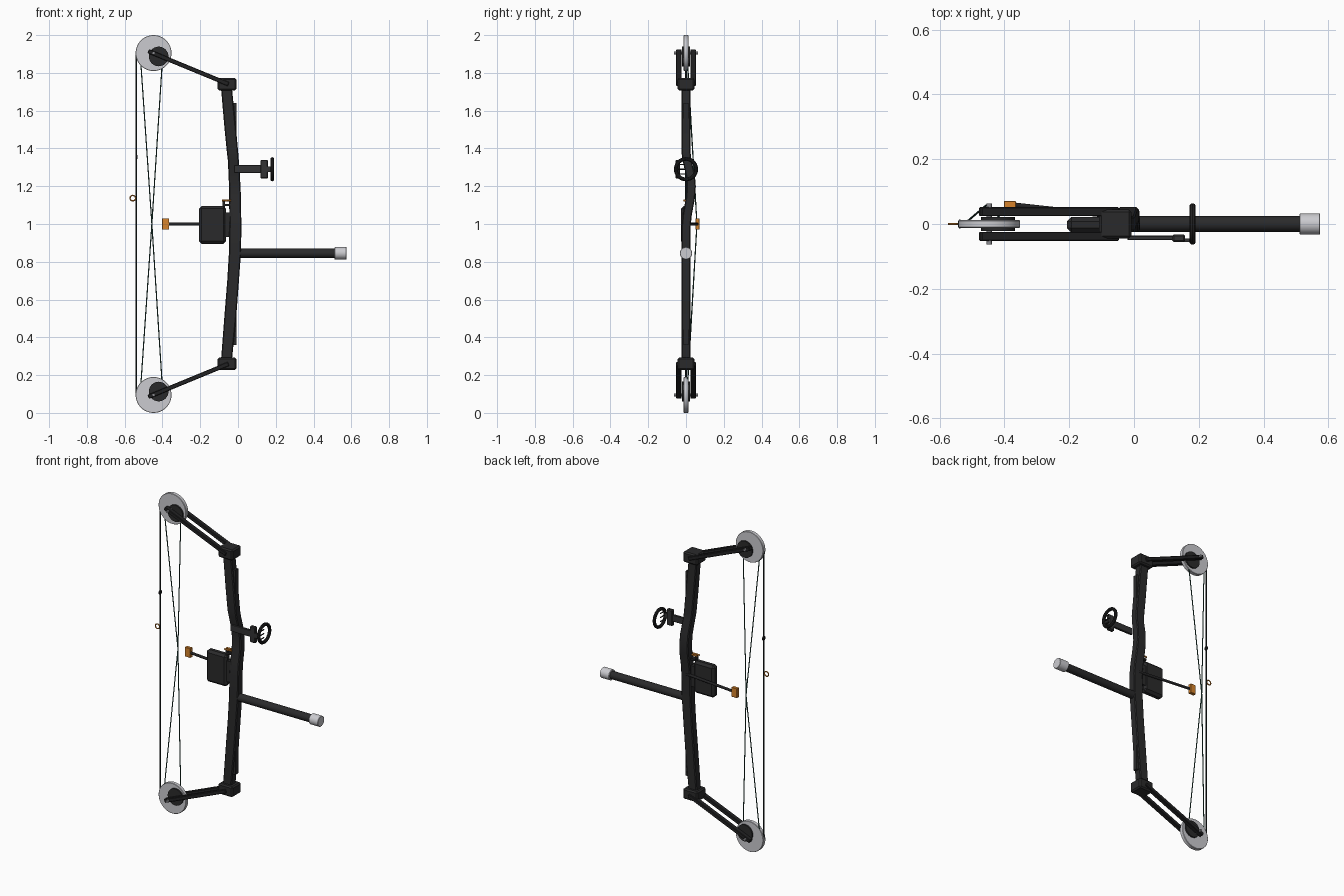
import bpy, bmesh, math
from mathutils import Vector

if "Cube" in bpy.data.objects:
    bpy.data.objects.remove(bpy.data.objects["Cube"])


def material(name, rgb):
    m = bpy.data.materials.new(name)
    m.diffuse_color = (*rgb, 1)
    m.use_nodes = True
    m.node_tree.nodes["Principled BSDF"].inputs["Base Color"].default_value = m.diffuse_color
    return m


BLACK = material("matte black", (0.023, 0.023, 0.024))
CHARCOAL = material("charcoal", (0.032, 0.032, 0.033))
CARBON = material("carbon black", (0.016, 0.016, 0.017))
SILVER = material("silver", (0.60, 0.60, 0.63))
STEEL = material("steel", (0.27, 0.27, 0.29))
ORANGE = material("orange", (0.68, 0.23, 0.025))
CORD = material("black cord", (0.012, 0.018, 0.017))
GREEN_CORD = material("dark green cord", (0.025, 0.085, 0.065))


def finish(name, bm, mat, smooth=False, bevel=0.0, segments=1):
    bmesh.ops.recalc_face_normals(bm, faces=bm.faces)
    me = bpy.data.meshes.new(name)
    bm.to_mesh(me)
    bm.free()
    ob = bpy.data.objects.new(name, me)
    bpy.context.collection.objects.link(ob)
    me.materials.append(mat)
    if bevel:
        b = ob.modifiers.new("bevel", 'BEVEL')
        b.width, b.segments = bevel, segments
    if smooth:
        bpy.ops.object.select_all(action='DESELECT')
        ob.select_set(True)
        bpy.context.view_layer.objects.active = ob
        bpy.ops.object.shade_smooth_by_angle(angle=math.radians(35))
    return ob


def box(name, lo, hi, mat, bevel=0.0):
    bm = bmesh.new()
    bmesh.ops.create_cube(bm, size=1)
    for v in bm.verts:
        v.co = [lo[i] + (v.co[i] + 0.5) * (hi[i] - lo[i]) for i in range(3)]
    return finish(name, bm, mat, bevel=bevel)


def rod(name, a, b, r, mat, sides=24, bevel=0.0):
    a, b = Vector(a), Vector(b)
    bm = bmesh.new()
    bmesh.ops.create_cone(bm, cap_ends=True, segments=sides, radius1=r, radius2=r,
                          depth=(b - a).length)
    q = Vector((0, 0, 1)).rotation_difference(b - a)
    for v in bm.verts:
        v.co = q @ v.co + (a + b) / 2
    return finish(name, bm, mat, True, bevel)


def ring(name, centre, axis, major, minor, mat, n=40, k=10):
    c, axis = Vector(centre), Vector(axis)
    u = axis.orthogonal().normalized()
    w = axis.cross(u)
    bm = bmesh.new()
    rows = []
    for i in range(n):
        t = 2 * math.pi * i / n
        d = u * math.cos(t) + w * math.sin(t)
        rows.append([bm.verts.new(c + d * (major + minor * math.cos(p)) + axis * minor * math.sin(p))
                     for p in (2 * math.pi * j / k for j in range(k))])
    for i in range(n):
        for j in range(k):
            a, b = rows[i], rows[(i + 1) % n]
            bm.faces.new((a[j], b[j], b[(j + 1) % k], a[(j + 1) % k]))
    return finish(name, bm, mat, True)


# Riser: chamfered rectangle lofted upward, swerving sideways at the sight window
sections = [  # z, x min, x max, y centre
    (0.28, -0.090, -0.032, 0), (0.50, -0.073, -0.010, 0), (0.70, -0.057, 0.005, 0),
    (0.85, -0.048, 0.016, 0), (0.98, -0.046, 0.018, 0), (1.05, -0.046, 0.017, 0.007),
    (1.14, -0.047, 0.016, 0.024), (1.20, -0.048, 0.013, 0.028), (1.26, -0.050, 0.010, 0.023),
    (1.34, -0.054, 0.004, 0.005), (1.38, -0.059, 0.001, 0), (1.50, -0.071, -0.010, 0),
    (1.72, -0.090, -0.032, 0)]
bm = bmesh.new()
rows = []
for z, x0, x1, y in sections:
    h, c = 0.024, 0.005
    pts = [(x0 + c, y - h), (x1 - c, y - h), (x1, y - h + c), (x1, y + h - c),
           (x1 - c, y + h), (x0 + c, y + h), (x0, y + h - c), (x0, y - h + c)]
    rows.append([bm.verts.new((px, py, z)) for px, py in pts])
for a, b in zip(rows, rows[1:]):
    for j in range(8):
        bm.faces.new((a[j], a[(j + 1) % 8], b[(j + 1) % 8], b[j]))
bm.faces.new(rows[0])
bm.faces.new(rows[-1])
finish("riser", bm, BLACK, True)

# Parts repeated at the top and bottom ends
for s, end in ((1, "upper"), (-1, "lower")):
    def at(x, y, dz):
        return (x, y, 1 + s * dz)

    box(end + "_riser_strip", at(-0.040, -0.014, 0.34), at(-0.008, 0.014, 0.64), BLACK)
    box(end + "_limb_pocket", (-0.108, -0.045, 1 + s * 0.74 - 0.033),
        (-0.008, 0.045, 1 + s * 0.74 + 0.033), BLACK, 0.008)
    rod(end + "_cam", at(-0.447, -0.012, 0.905), at(-0.447, 0.012, 0.905), 0.095, SILVER, 48, 0.002)
    rod(end + "_cam_module", at(-0.42, -0.021, 0.887), at(-0.42, 0.021, 0.887), 0.052, BLACK, 32)
    rod(end + "_axle", at(-0.447, -0.063, 0.905), at(-0.447, 0.063, 0.905), 0.008, STEEL, 16)

    # Paired flat limbs
    for side, label in ((-1, "front"), (1, "back")):
        a, b = Vector((-0.475, 0.915)), Vector((-0.05, 0.740))
        d = (b - a).normalized()
        n = Vector((-d.y, d.x)) * 0.0115
        bm = bmesh.new()
        quads = []
        for y in (0.024 * side, 0.052 * side):
            quads.append([bm.verts.new(at(p.x, y, p.y)) for p in (a - n, b - n, b + n, a + n)])
        bm.faces.new(quads[0])
        bm.faces.new(quads[1])
        for j in range(4):
            k = (j + 1) % 4
            bm.faces.new((quads[0][j], quads[0][k], quads[1][k], quads[1][j]))
        finish(f"{end}_{label}_limb", bm, CARBON, bevel=0.003)

    # Cable halves, drawn sideways to the slide at mid height
    mid = (-0.456, 0.058, 1.0)
    rod(end + "_outer_cable", at(-0.515, 0.008, 0.86), mid, 0.003, GREEN_CORD, 8)
    rod(end + "_inner_cable", at(-0.402, 0.008, 0.84), mid, 0.003, GREEN_CORD, 8)

# Bowstring with peep and release loop
rod("bowstring", (-0.538, 0, 0.095), (-0.538, 0, 1.905), 0.004, CORD, 8)
ring("peep", (-0.538, 0, 1.355), (1, 0, 0), 0.009, 0.005, CARBON, 20, 8)
ring("release_loop", (-0.557, 0, 1.137), (0, 1, 0), 0.0145, 0.0035, ORANGE, 24, 8)

# Grip block and arrow rest
box("grip", (-0.207, -0.027, 0.895), (-0.063, 0.022, 1.095), BLACK, 0.014)
box("grip_mount", (-0.08, -0.018, 0.93), (-0.03, 0.018, 1.06), BLACK)
box("rest_post", (-0.082, -0.006, 1.08), (-0.068, 0.006, 1.118), CARBON)
box("rest_arm", (-0.075, -0.006, 1.095), (-0.03, 0.020, 1.107), CARBON)
for y in (-0.010, 0.010):
    rod("rest_prong", (-0.086, y, 1.125), (-0.038, y, 1.125), 0.005, ORANGE, 12)
rod("rest_crossbar", (-0.062, -0.012, 1.124), (-0.062, 0.012, 1.124), 0.006, ORANGE, 12)

# Cable guard rod and slide
rod("cable_guard", (-0.02, 0.020, 1.0), (-0.385, 0.060, 1.0), 0.008, CARBON, 16)
box("cable_slide", (-0.402, 0.050, 0.97), (-0.364, 0.071, 1.03), ORANGE, 0.002)

# Stabilizer
rod("stabilizer", (-0.01, 0, 0.845), (0.52, 0, 0.845), 0.024, BLACK, 32)
rod("stabilizer_weight", (0.511, 0, 0.845), (0.575, 0, 0.845), 0.0325, SILVER, 32, 0.002)

# Sight: arm, block, ring and pins
box("sight_arm", (-0.02, -0.050, 1.27), (0.125, -0.036, 1.312), CHARCOAL, 0.002)
box("sight_block", (0.118, -0.056, 1.24), (0.158, -0.032, 1.34), CHARCOAL, 0.005)
box("sight_bracket", (0.15, -0.056, 1.275), (0.18, -0.044, 1.305), CHARCOAL)
ring("sight_ring", (0.181, 0, 1.29), (1, 0, 0), 0.054, 0.010, CARBON)
for z in (1.265, 1.29, 1.315):
    rod("sight_pin", (0.181, -0.048, z), (0.181, -0.004, z), 0.0035, CARBON, 8)
